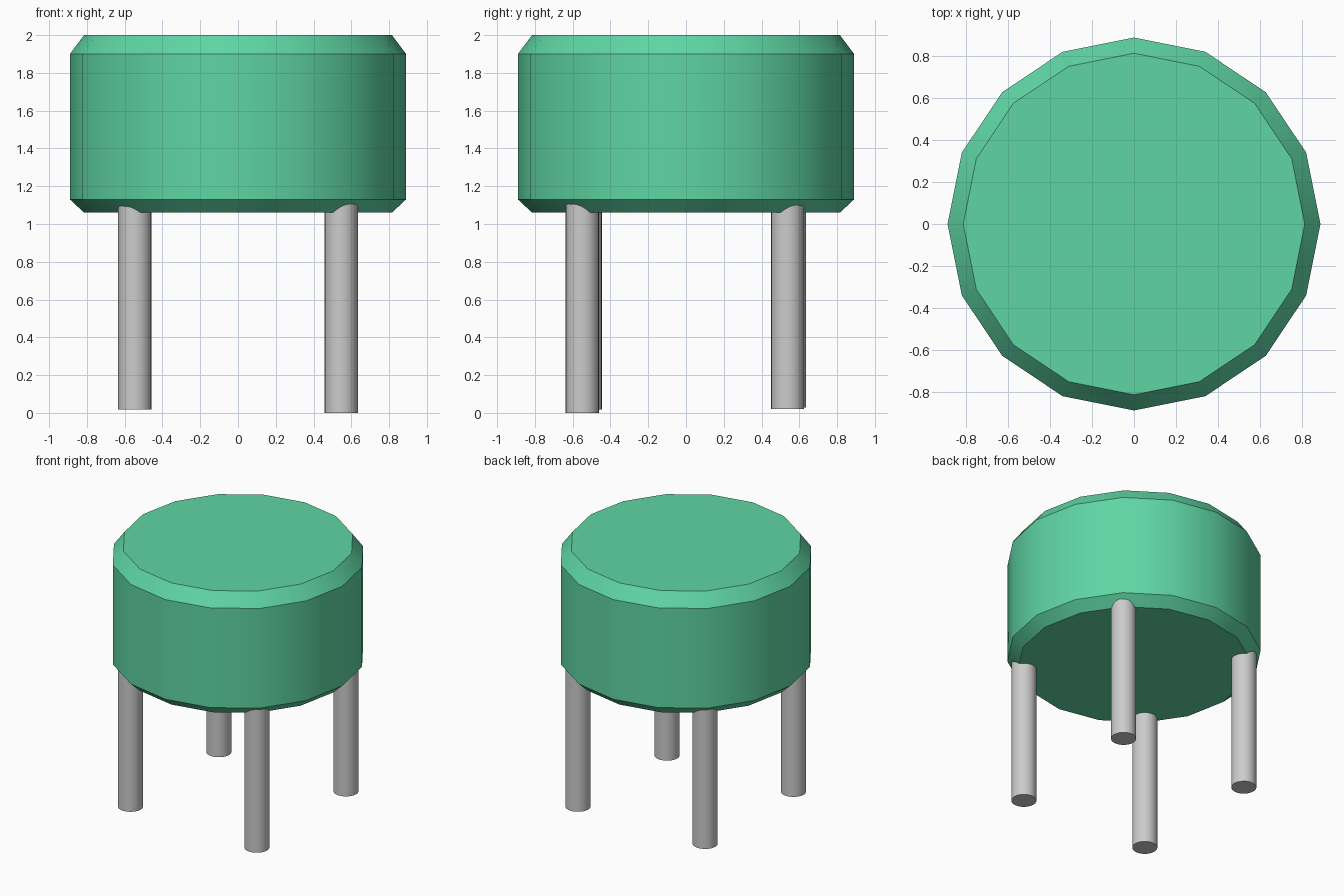
import bpy, bmesh, math

cube = bpy.data.objects.get("Cube")
if cube:
    bpy.data.objects.remove(cube, do_unlink=True)


def material(name, rgb):
    m = bpy.data.materials.new(name)
    m.use_nodes = True
    m.diffuse_color = (*rgb, 1)
    m.node_tree.nodes["Principled BSDF"].inputs["Base Color"].default_value = (*rgb, 1)
    return m


green = material("mint_green", (0.114, 0.67, 0.37))
grey = material("light_grey", (0.6, 0.6, 0.6))


def lathe(name, profile, sides, mat, location=(0, 0)):
    """Closed solid of revolution from (radius, z) pairs, bottom to top."""
    bm = bmesh.new()
    rings = []
    for r, z in profile:
        rings.append([bm.verts.new((r * math.cos(2 * math.pi * i / sides),
                                    r * math.sin(2 * math.pi * i / sides), z))
                      for i in range(sides)])
    for low, high in zip(rings, rings[1:]):
        for i in range(sides):
            j = (i + 1) % sides
            bm.faces.new((low[i], low[j], high[j], high[i]))
    bm.faces.new(rings[0][::-1])
    bm.faces.new(rings[-1])
    mesh = bpy.data.meshes.new(name)
    bm.to_mesh(mesh)
    bm.free()
    mesh.materials.append(mat)
    ob = bpy.data.objects.new(name, mesh)
    ob.location = (*location, 0)
    bpy.context.collection.objects.link(ob)
    # Smooth round the sides, sharp at the bevels and caps
    bpy.ops.object.select_all(action='DESELECT')
    ob.select_set(True)
    bpy.context.view_layer.objects.active = ob
    bpy.ops.object.shade_smooth_by_angle(angle=math.radians(30))
    return ob


# Thick sixteen-sided seat with bevelled rims
lathe("seat", [(0.815, 1.06), (0.89, 1.13), (0.89, 1.90), (0.815, 2.0)], 16, green)

# Four round legs of slightly uneven length, running into the lower bevel
legs = {
    "front_left_leg": (0.546, -0.549, 0.0),
    "front_right_leg": (-0.546, -0.533, 0.018),
    "back_left_leg": (0.547, 0.538, 0.02),
    "back_right_leg": (-0.546, 0.546, 0.028),
}
for name, (x, y, foot) in legs.items():
    lathe(name, [(0.088, foot), (0.088, 1.2)], 24, grey, (x, y))
